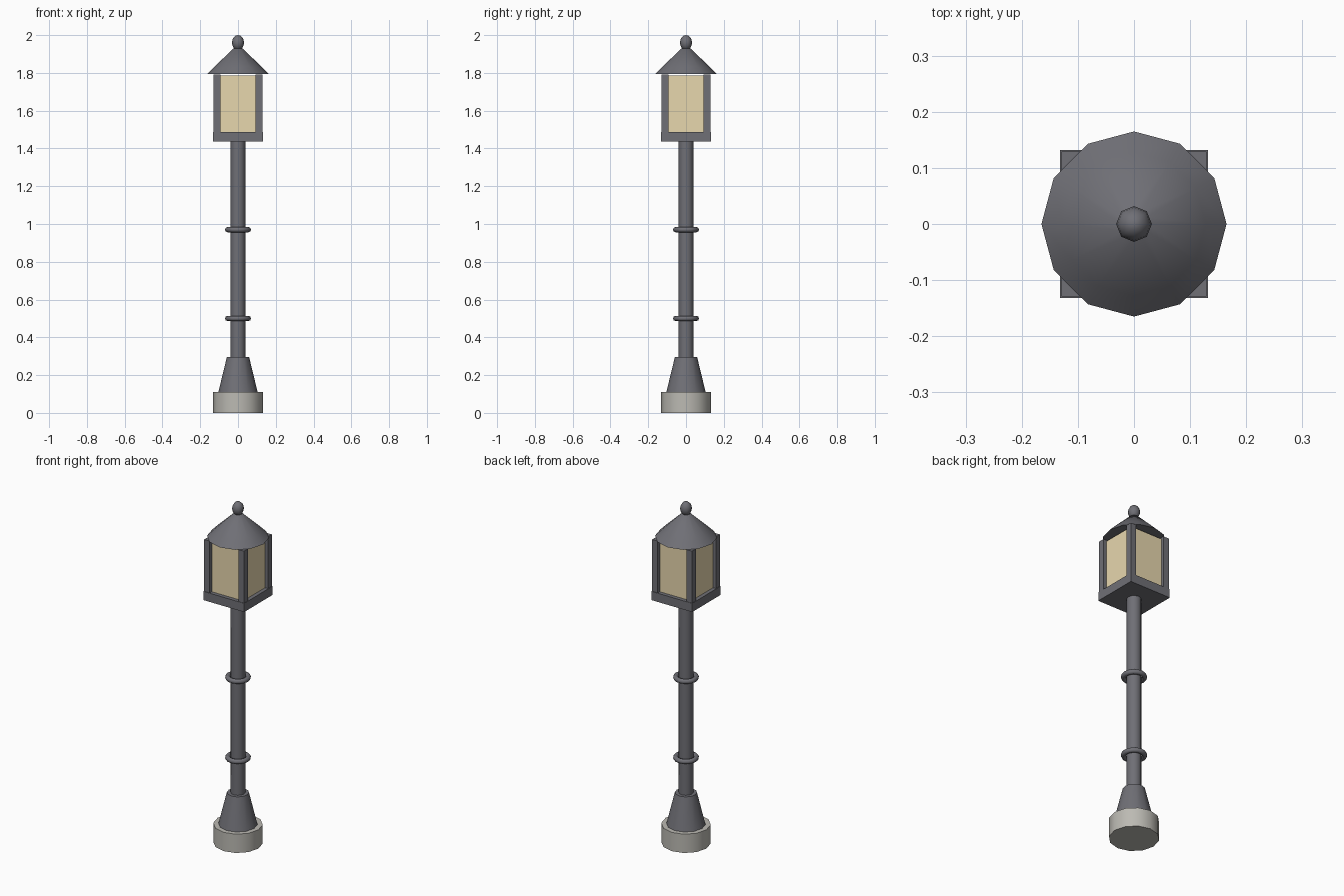
import bpy, bmesh, math

if "Cube" in bpy.data.objects:
    bpy.data.objects.remove(bpy.data.objects["Cube"])


def material(name, color):
    m = bpy.data.materials.new(name)
    m.diffuse_color = color
    m.use_nodes = True
    m.node_tree.nodes["Principled BSDF"].inputs["Base Color"].default_value = m.diffuse_color
    return m


IRON = material("dark_iron", (0.16, 0.16, 0.18, 1))
STONE = material("stone", (0.50, 0.49, 0.45, 1))
GLASS = material("warm_glass", (0.80, 0.68, 0.42, 1))


def finish(bm, name, mat, smooth=True):
    bmesh.ops.recalc_face_normals(bm, faces=bm.faces[:])
    me = bpy.data.meshes.new(name)
    bm.to_mesh(me)
    bm.free()
    me.materials.append(mat)
    ob = bpy.data.objects.new(name, me)
    bpy.context.collection.objects.link(ob)
    if smooth:
        bpy.ops.object.select_all(action='DESELECT')
        ob.select_set(True)
        bpy.context.view_layer.objects.active = ob
        bpy.ops.object.shade_smooth_by_angle(angle=math.radians(50))
    return ob


def lathe(name, profile, mat, sides=12):
    """Turn (radius, z) points about z, with flat caps at both ends."""
    bm = bmesh.new()
    rings = []
    for r, z in profile:
        rings.append([bm.verts.new((r * math.cos(a), r * math.sin(a), z))
                      for a in (2 * math.pi * i / sides for i in range(sides))])
    for lo, hi in zip(rings, rings[1:]):
        for i in range(sides):
            j = (i + 1) % sides
            bm.faces.new((lo[i], lo[j], hi[j], hi[i]))
    bm.faces.new(rings[0][::-1])
    bm.faces.new(rings[-1])
    return finish(bm, name, mat)


def box(name, x0, x1, y0, y1, z0, z1, mat):
    bm = bmesh.new()
    bmesh.ops.create_cube(bm, size=1)
    for v in bm.verts:
        v.co = (x1 if v.co.x > 0 else x0, y1 if v.co.y > 0 else y0,
                z1 if v.co.z > 0 else z0)
    return finish(bm, name, mat, smooth=False)


# Foot and pole
lathe("stone_base", [(0.132, 0), (0.132, 0.11)], STONE)
lathe("pole_foot", [(0.104, 0.11), (0.059, 0.295)], IRON)
lathe("pole", [(0.039, 0.29), (0.039, 1.437)], IRON)

# Decorative rings on the pole
for k, z in enumerate((0.50, 0.97)):
    bpy.ops.mesh.primitive_torus_add(location=(0, 0, z), major_segments=16,
                                     minor_segments=8, major_radius=0.055,
                                     minor_radius=0.014)
    ring = bpy.context.object
    ring.name = f"pole_ring_{k + 1}"
    ring.data.materials.append(IRON)
    bpy.ops.object.shade_smooth()

# Lantern: tray, glass and four corner posts
box("lantern_tray", -0.132, 0.132, -0.132, 0.132, 1.437, 1.488, IRON)
box("lantern_glass", -0.11, 0.11, -0.11, 0.11, 1.488, 1.785, GLASS)
for sx in (-1, 1):
    for sy in (-1, 1):
        xs = sorted((sx * 0.093, sx * 0.129))
        ys = sorted((sy * 0.093, sy * 0.129))
        box(f"corner_post_{'left' if sx < 0 else 'right'}_{'front' if sy < 0 else 'back'}",
            *xs, *ys, 1.488, 1.792, IRON)

# Roof and finial
lathe("roof", [(0.165, 1.793), (0.128, 1.83), (0.025, 1.928)], IRON)
bm = bmesh.new()
bmesh.ops.create_uvsphere(bm, u_segments=8, v_segments=8, radius=1)
for v in bm.verts:
    v.co = (v.co.x * 0.032, v.co.y * 0.032, v.co.z * 0.04 + 1.96)
finish(bm, "finial", IRON)
